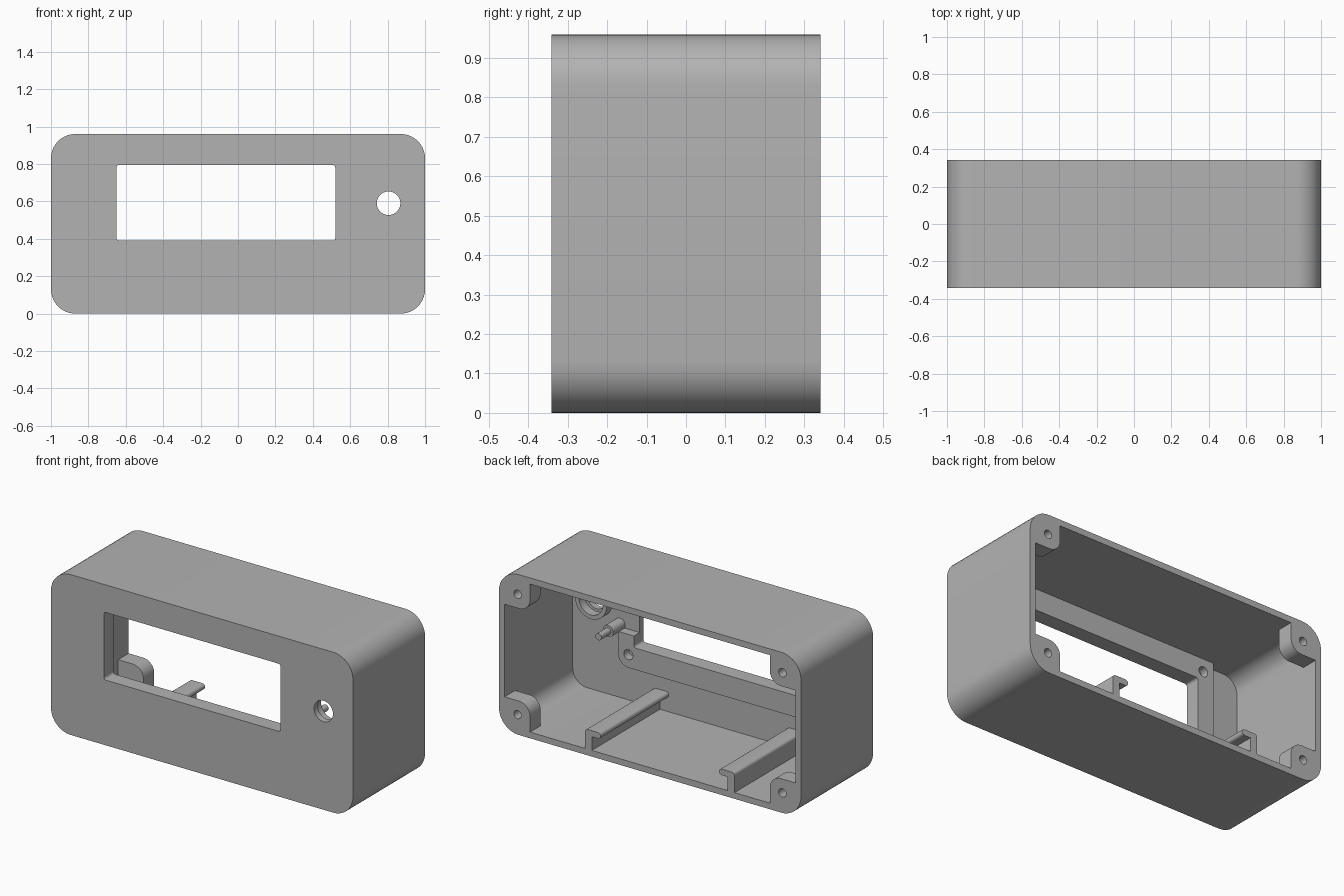
import bpy
import bmesh
from math import cos, sin, pi

if "Cube" in bpy.data.objects:
    bpy.data.objects.remove(bpy.data.objects["Cube"], do_unlink=True)

grey = bpy.data.materials.new("matte grey plastic")
grey.use_nodes = True
COLOUR = (0.45, 0.45, 0.45, 1)
grey.diffuse_color = COLOUR
grey.node_tree.nodes["Principled BSDF"].inputs["Base Color"].default_value = COLOUR

# Main dimensions
HALF_X, HALF_Y, HEIGHT, CORNER = 1.0, 0.341, 0.96, 0.13
WALL = 0.037
IN_X, IN_LOW, IN_HIGH = HALF_X - WALL, WALL, HEIGHT - WALL
FRONT_IN = -HALF_Y + WALL        # inner face of the front wall
PAD_Y = -0.25                    # inner face of the window frame
MID_X, MID_Z = -0.065, 0.5925    # window centre
WINDOW = (MID_X - 0.585, MID_X + 0.585, MID_Z - 0.2025, MID_Z + 0.2025)
BUTTON = (0.805, 0.59)


def rounded(x0, x1, z0, z1, radii, steps=10):
    """Outline with corner radii: low-left, low-right, top-right, top-left."""
    if not isinstance(radii, tuple):
        radii = (radii,) * 4
    corners = ((x0, z0, 1, 1), (x1, z0, -1, 1), (x1, z1, -1, -1), (x0, z1, 1, -1))
    points = []
    for i, (x, z, sx, sz) in enumerate(corners):
        r = radii[i]
        if r == 0:
            points.append((x, z))
            continue
        for k in range(steps + 1):
            a = pi + i * pi / 2 + k / steps * pi / 2
            points.append((x + sx * r + r * cos(a), z + sz * r + r * sin(a)))
    return points


def circle(x, z, r, sides=40):
    return [(x + r * cos(2 * pi * k / sides), z + r * sin(2 * pi * k / sides))
            for k in range(sides)]


def prism(name, outline, y0, y1):
    """Extrude an x-z outline along y."""
    bm = bmesh.new()
    face = bm.faces.new([bm.verts.new((x, y0, z)) for x, z in outline])
    out = bmesh.ops.extrude_face_region(bm, geom=[face])
    moved = [v for v in out["geom"] if isinstance(v, bmesh.types.BMVert)]
    bmesh.ops.translate(bm, verts=moved, vec=(0, y1 - y0, 0))
    bmesh.ops.recalc_face_normals(bm, faces=bm.faces)
    mesh = bpy.data.meshes.new(name)
    bm.to_mesh(mesh)
    bm.free()
    mesh.materials.append(grey)
    obj = bpy.data.objects.new(name, mesh)
    bpy.context.collection.objects.link(obj)
    return obj


def activate(obj):
    bpy.ops.object.select_all(action='DESELECT')
    obj.select_set(True)
    bpy.context.view_layer.objects.active = obj


def cut(obj, outline, y0, y1):
    """Remove an extruded outline from a part."""
    cutter = prism("cutter", outline, y0, y1)
    cutter.hide_render = True
    mod = obj.modifiers.new("cut", 'BOOLEAN')
    mod.operation, mod.solver, mod.object = 'DIFFERENCE', 'EXACT', cutter
    activate(obj)
    bpy.ops.object.modifier_apply(modifier=mod.name)
    bpy.data.objects.remove(cutter, do_unlink=True)


def finish(obj):
    activate(obj)
    bpy.ops.object.shade_smooth_by_angle(angle=pi / 6)


# Open-backed case with window and button hole
case = prism("case", rounded(-HALF_X, HALF_X, 0, HEIGHT, CORNER), -HALF_Y, HALF_Y)
cut(case, rounded(-IN_X, IN_X, IN_LOW, IN_HIGH, CORNER - WALL), FRONT_IN, 1)
cut(case, rounded(*WINDOW, 0.015, 4), -1, 0)
cut(case, circle(*BUTTON, 0.063), -1, 0)
finish(case)

# Thick frame behind the window, notched on one side, with screw holes
frame = prism("window_frame", rounded(MID_X - 0.69, MID_X + 0.69, 0.26, IN_HIGH,
                                      (0.07, 0.07, 0, 0)), FRONT_IN, PAD_Y)
cut(frame, rounded(*WINDOW, 0.015, 4), -1, 0)
cut(frame, rounded(WINDOW[1] - 0.03, 1, 0.46, 0.725, 0), -1, 0)
for sx in (-1, 1):
    for sz in (-1, 1):
        cut(frame, circle(MID_X + sx * 0.622, MID_Z + sz * 0.254, 0.03, 24),
            FRONT_IN + 0.005, 0)
finish(frame)

# Collar around the button hole
collar = prism("button_collar", circle(*BUTTON, 0.105), FRONT_IN, PAD_Y)
cut(collar, circle(*BUTTON, 0.08), -1, 0)
finish(collar)

# Stepped pins beside the button
for label, z in (("lower", 0.477), ("upper", 0.703)):
    finish(prism(label + "_pin_base", circle(0.65, z, 0.035, 24), FRONT_IN, -0.19))
    finish(prism(label + "_pin_tip", circle(0.65, z, 0.02, 24), -0.19, -0.10))

# Corner screw posts at the open back
POST_X, POST_Z, POST_R = 0.877, 0.36, 0.083
for side, sx in (("right", -1), ("left", 1)):
    for level, sz in (("lower", -1), ("upper", 1)):
        x, z = sx * POST_X, HEIGHT / 2 + sz * POST_Z
        wall_z = IN_HIGH if sz > 0 else IN_LOW
        x0, x1 = sorted((x - sx * POST_R, sx * IN_X))
        z0, z1 = sorted((z - sz * POST_R, wall_z))
        radii = []
        for cx, cz in ((-1, -1), (1, -1), (1, 1), (-1, 1)):
            if (cx, cz) == (sx, sz):
                radii.append(CORNER - WALL)
            else:
                radii.append(POST_R - 0.01 if (cx, cz) == (-sx, -sz) else 0)
        post = prism(f"{level}_{side}_screw_post", rounded(x0, x1, z0, z1, tuple(radii)),
                     HALF_Y - 0.1, HALF_Y)
        cut(post, circle(x, z, 0.025, 24), HALF_Y - 0.08, 1)
        finish(post)

# Hooked floor rails facing each other
for side, sx in (("right", -1), ("left", 1)):
    def at(d):
        return MID_X + sx * d
    lip = [(at(0.41 - 0.018 * sin(pi * k / 8)), 0.137 + 0.018 * cos(pi * k / 8))
           for k in range(9)]
    outline = [(at(0.495), IN_LOW), (at(0.495), 0.137)]
    outline += [(at(0.477 + 0.018 * cos(pi * k / 12)), 0.137 + 0.018 * sin(pi * k / 12))
                for k in range(1, 7)]
    outline += lip + [(at(0.45), 0.119), (at(0.45), IN_LOW)]
    finish(prism(side + "_floor_rail", outline, FRONT_IN, HALF_Y))
